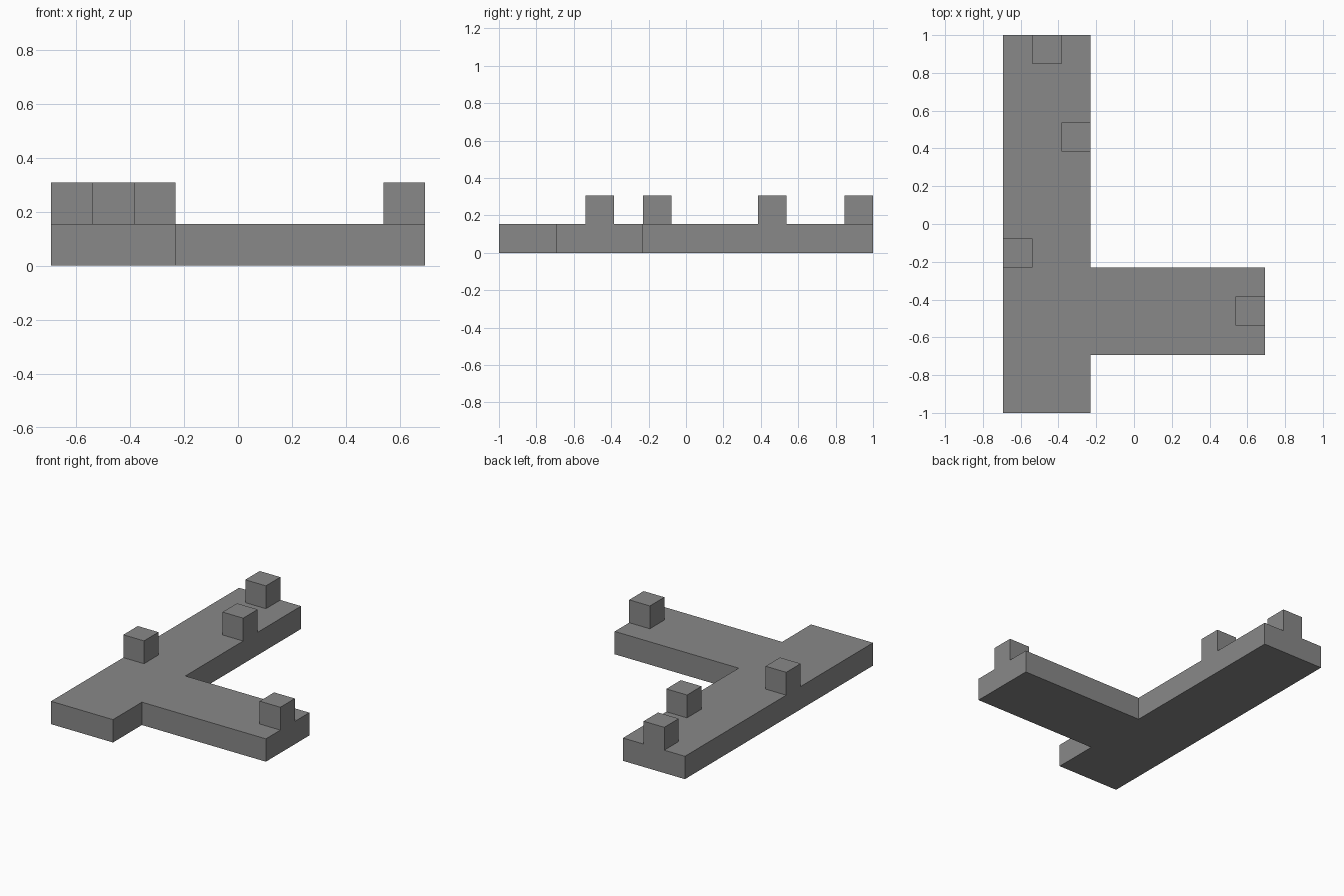
import bpy
import bmesh

UNIT = 2 / 13          # one grid cell
LEFT, FRONT = -4.5, -6.5   # grid origin, in cells

cube = bpy.data.objects.get("Cube")
if cube:
    bpy.data.objects.remove(cube, do_unlink=True)

grey = bpy.data.materials.new("mid_grey")
grey.use_nodes = True
colour = (0.25, 0.25, 0.25, 1)
grey.diffuse_color = colour
grey.node_tree.nodes["Principled BSDF"].inputs["Base Color"].default_value = colour


def prism(name, outline, bottom):
    """Extrude an outline, given in grid cells, up by one cell."""
    bm = bmesh.new()
    verts = [bm.verts.new(((x + LEFT) * UNIT, (y + FRONT) * UNIT, bottom * UNIT))
             for x, y in outline]
    face = bm.faces.new(verts)
    top = bmesh.ops.extrude_face_region(bm, geom=[face], use_keep_orig=True)
    moved = [v for v in top["geom"] if isinstance(v, bmesh.types.BMVert)]
    bmesh.ops.translate(bm, verts=moved, vec=(0, 0, UNIT))
    bmesh.ops.recalc_face_normals(bm, faces=bm.faces)
    mesh = bpy.data.meshes.new(name)
    bm.to_mesh(mesh)
    bm.free()
    mesh.materials.append(grey)
    obj = bpy.data.objects.new(name, mesh)
    bpy.context.collection.objects.link(obj)
    return obj


# T-shaped slab: long bar with one side branch
prism("base_slab", [(0, 0), (3, 0), (3, 2), (9, 2), (9, 5), (3, 5), (3, 13), (0, 13)], 0)

# Cube blocks standing on the slab
blocks = {"back_block": (1, 12), "inner_block": (2, 9),
          "outer_block": (0, 5), "branch_block": (8, 3)}
for name, (x, y) in blocks.items():
    prism(name, [(x, y), (x + 1, y), (x + 1, y + 1), (x, y + 1)], 1)
